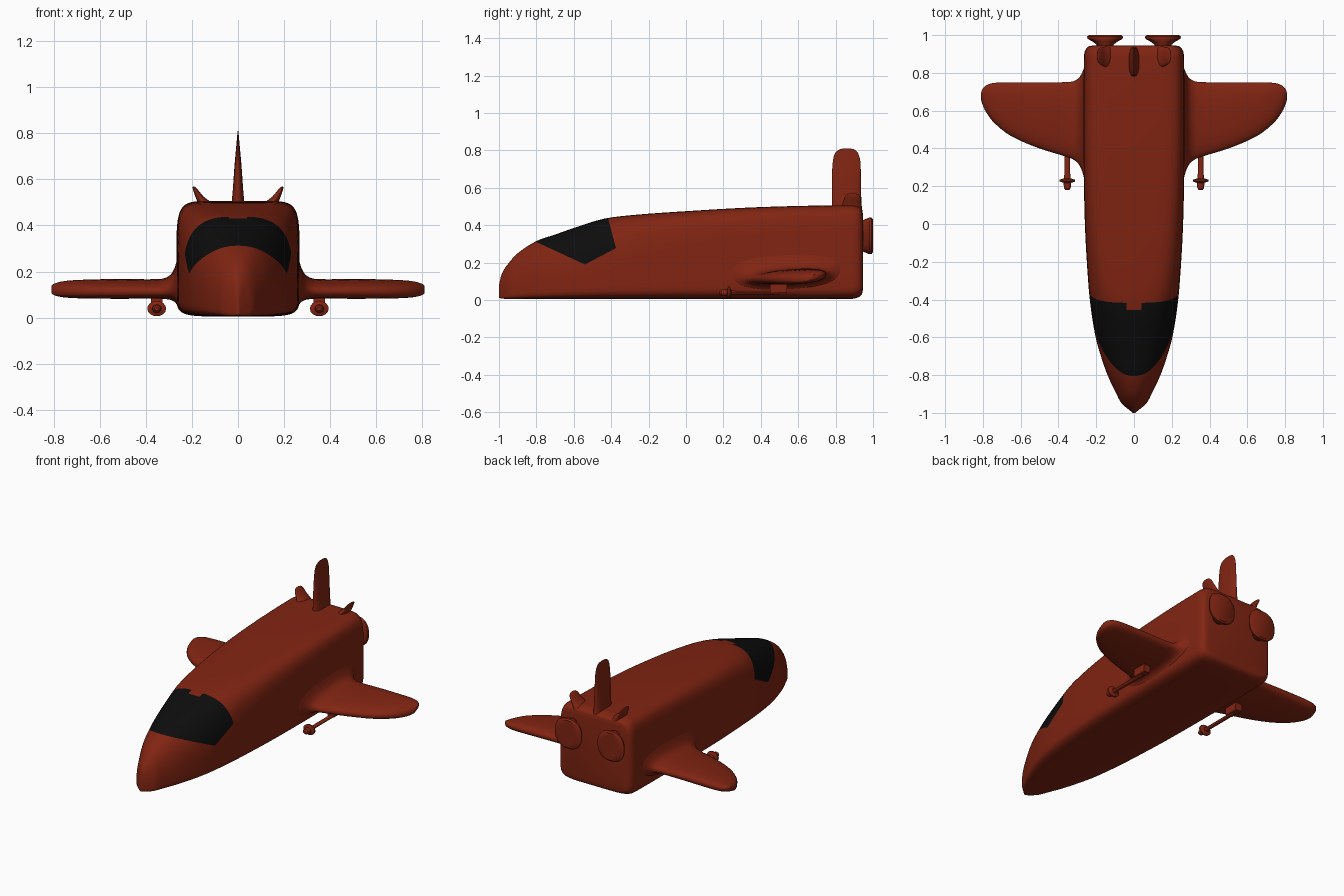
import bpy, bmesh, math
from mathutils import Vector

cube = bpy.data.objects.get("Cube")
if cube:
    bpy.data.objects.remove(cube, do_unlink=True)


def material(name, rgb):
    m = bpy.data.materials.new(name)
    m.use_nodes = True
    m.diffuse_color = (*rgb, 1)
    m.node_tree.nodes["Principled BSDF"].inputs["Base Color"].default_value = (*rgb, 1)
    return m


RUST = material("rust red", (0.22, 0.018, 0.006))
BLACK = material("window black", (0.004, 0.004, 0.004))


def spow(v, e):
    return math.copysign(abs(v) ** e, v)


def smooth(stations, steps):
    """Cubic interpolation of station tuples along their first value."""
    def slope(i):
        a, b = stations[max(i - 1, 0)], stations[min(i + 1, len(stations) - 1)]
        return [(q - p) / (b[0] - a[0]) for p, q in zip(a, b)]
    out = []
    for i in range(len(stations) - 1):
        a, b, ma, mb = stations[i], stations[i + 1], slope(i), slope(i + 1)
        h = b[0] - a[0]
        for k in range(steps):
            t = k / steps
            s = t * t * (3 - 2 * t)
            out.append([p + (q - p) * s + h * (m * t * (1 - t) ** 2 - n * t * t * (1 - t))
                        for p, q, m, n in zip(a, b, ma, mb)])
    return out + [list(stations[-1])]


def ring(axis, pos, c1, c2, r1, r2, power=2.0, tilt=0.0, count=32):
    """Rounded section lying across the given axis."""
    pts = []
    for i in range(count):
        a = 2 * math.pi * i / count
        u = spow(math.cos(a), 2 / power)
        p = [c1 + r1 * u, c2 + r2 * spow(math.sin(a), 2 / power) + tilt * u]
        p.insert(axis, pos)
        pts.append(Vector(p))
    return pts


def finish(name, bm, angle=40):
    bmesh.ops.recalc_face_normals(bm, faces=bm.faces)
    me = bpy.data.meshes.new(name)
    bm.to_mesh(me)
    bm.free()
    ob = bpy.data.objects.new(name, me)
    bpy.context.collection.objects.link(ob)
    me.materials.append(RUST)
    bpy.ops.object.select_all(action='DESELECT')
    ob.select_set(True)
    bpy.context.view_layer.objects.active = ob
    bpy.ops.object.shade_smooth_by_angle(angle=math.radians(angle))
    return ob


def skin(rings, side=1):
    """Bridge the rings and cap both ends."""
    bm = bmesh.new()
    loops = [[bm.verts.new((p.x * side, p.y, p.z)) for p in r] for r in rings]
    for a, b in zip(loops, loops[1:]):
        for i in range(len(a)):
            j = (i + 1) % len(a)
            bm.faces.new((a[i], a[j], b[j], b[i]))
    bm.faces.new(loops[0])
    bm.faces.new(loops[-1])
    return bm


# Fuselage: y, half width, bottom, top, roof squareness
hull = [(-1, .006, .012, .08, 2), (-.985, .025, .008, .14, 2), (-.95, .065, .006, .195, 2),
        (-.9, .093, .006, .25, 2.1), (-.8, .14, .006, .315, 2.3), (-.7, .175, .006, .35, 2.5),
        (-.6, .203, .006, .385, 2.6), (-.45, .228, .006, .432, 3), (-.3, .243, .006, .453, 4),
        (0, .26, .006, .475, 5.5), (.4, .267, .006, .497, 7), (.88, .265, .006, .507, 8),
        (.92, .258, .014, .5, 8), (.94, .24, .03, .485, 8), (.945, .22, .05, .465, 8)]


def hull_ring(y, w, low, top, power, count=64):
    mid = low + .27 * (top - low)
    pts = []
    for i in range(count):
        a = 2 * math.pi * i / count
        c, s = math.cos(a), math.sin(a)
        e = 2 / (power if s > 0 else 6)
        h = top - mid if s > 0 else mid - low
        pts.append(Vector((w * spow(c, e), y, mid + h * spow(s, e))))
    return pts


bm = skin([hull_ring(*s) for s in smooth(hull, 6)])

# Windscreen: cut its border into the hull, then colour the inside
border = [((0, -.8, .31), (0, .12, .26)), ((0, -.54, .19), (0, -.09, .17)),
          ((0, -.375, .28), (0, -.15, -.04))]
notch = [((.04, 0, 0), (1, 0, 0)), ((-.04, 0, 0), (1, 0, 0)), ((0, -.455, 0), (0, 1, 0))]
for co, no in border + notch:
    faces = [f for f in bm.faces if -.9 < f.calc_center_median().y < -.3
             and f.calc_center_median().z > .1]
    geom = {g for f in faces for g in (*f.verts, *f.edges, f)}
    bmesh.ops.bisect_plane(bm, geom=list(geom), plane_co=co, plane_no=no, dist=1e-5)
for f in bm.faces:
    c = f.calc_center_median()
    inside = all((c - Vector(co)).dot(Vector(no)) > 0 for co, no in border)
    if inside and not (abs(c.x) < .04 and c.y > -.455):
        f.material_index = 1
finish("fuselage", bm).data.materials.append(BLACK)

# Tail fin: z, front y, back y, half thickness
fin = [(.44, .78, .94, .034), (.55, .78, .937, .023), (.65, .78, .935, .016), (.74, .785, .932, .008),
       (.785, .797, .92, .004), (.805, .82, .9, .002), (.81, .84, .88, .001)]
finish("tail_fin", skin([ring(2, z, 0, (a + b) / 2, t, (b - a) / 2, 2.4)
                         for z, a, b, t in smooth(fin, 4)]))

# Wing: x, front y, back y, bottom, top, flaring into the hull
wing = [(.2, .2, .86, .03, .32), (.262, .24, .83, .055, .255), (.275, .28, .8, .07, .215),
        (.295, .32, .77, .08, .182), (.335, .348, .753, .085, .165), (.5, .4, .75, .085, .165),
        (.65, .465, .75, .086, .162), (.74, .535, .747, .09, .157), (.785, .595, .733, .097, .148),
        (.805, .64, .71, .107, .138), (.81, .66, .69, .115, .13)]
# Ear fin: z, x, half thickness, y, half length
ear = [(.46, .13, .045, .885, .06), (.5, .147, .03, .885, .055), (.525, .167, .018, .888, .048),
       (.55, .182, .012, .89, .042), (.565, .19, .007, .89, .03), (.57, .193, .002, .89, .015)]
# Engine bell: y, half width, half height
bell = [(.92, .04, .075), (.95, .045, .085), (.965, .065, .092), (.98, .092, .098),
        (.992, .096, .097), (1, .085, .088)]
# Gun barrel: y, half width, half height
gun = [(.18, .01, .008), (.19, .018, .016), (.218, .02, .018), (.225, .041, .033), (.234, .041, .033),
       (.242, .018, .014), (.27, .015, .009), (.5, .015, .009)]

for side, label in ((1, "left"), (-1, "right")):
    finish(label + "_wing", skin([ring(0, x, (a + b) / 2, (lo + hi) / 2, (b - a) / 2, (hi - lo) / 2, 2.5, .012)
                                  for x, a, b, lo, hi in smooth(wing, 3)], side))
    finish(label + "_ear_fin", skin([ring(2, z, x, y, t, d)
                                     for z, x, t, y, d in smooth(ear, 3)], side))
    finish(label + "_engine_bell", skin([ring(1, y, .153, .343, w, h, 2.4) for y, w, h in bell], side))
    finish(label + "_gun", skin([ring(1, y, .353, .039, w, h, 2, 0, 16) for y, w, h in gun], side), 30)
    # Gun pylon
    finish(label + "_gun_pylon", skin([ring(1, y, .353, .07, .025, .033, 8) for y in (.45, .54)], side))
